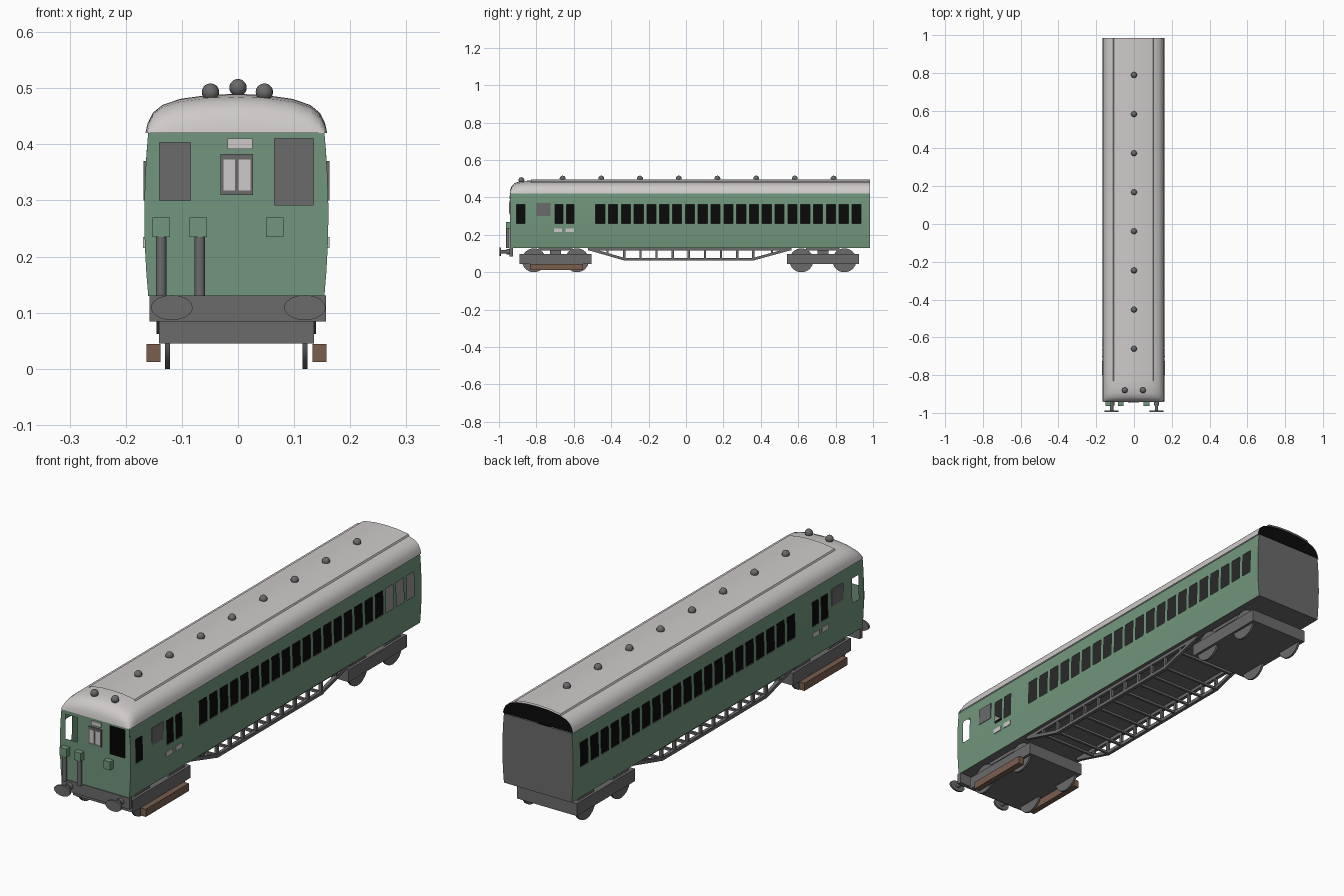
import bpy, bmesh, math
from mathutils import Matrix, Vector

if "Cube" in bpy.data.objects:
    bpy.data.objects.remove(bpy.data.objects["Cube"])

CX = -0.003                      # body centre line
Y0, Y1 = -0.94, 0.985            # body ends


def material(name, rgb):
    m = bpy.data.materials.new(name)
    m.diffuse_color = (*rgb, 1)
    m.use_nodes = True
    m.node_tree.nodes["Principled BSDF"].inputs["Base Color"].default_value = m.diffuse_color
    return m


GREEN = material("coach_green", (0.165, 0.305, 0.2))
GREY = material("dark_grey", (0.145, 0.145, 0.145))
PALE = material("pale_grey", (0.62, 0.59, 0.59))
BROWN = material("wood_brown", (0.188, 0.112, 0.076))
BLACK = material("interior_black", (0.003, 0.003, 0.003))


def finish(name, bm, mat, smooth=False):
    me = bpy.data.meshes.new(name)
    bm.to_mesh(me)
    bm.free()
    me.materials.append(mat)
    ob = bpy.data.objects.new(name, me)
    bpy.context.collection.objects.link(ob)
    if smooth:
        bpy.ops.object.select_all(action='DESELECT')
        ob.select_set(True)
        bpy.context.view_layer.objects.active = ob
        bpy.ops.object.shade_smooth_by_angle(angle=math.radians(35))
    return ob


def sheet(name, rows, mat, hole=lambda c: False, smooth=False):
    """Skin a grid of points, leaving out cells whose centre is a hole."""
    bm = bmesh.new()
    vs = [[bm.verts.new(p) for p in r] for r in rows]
    for a, b in zip(vs, vs[1:]):
        for i in range(len(a) - 1):
            q = [a[i], a[i + 1], b[i + 1], b[i]]
            c = sum((v.co for v in q), Vector()) / 4
            if not hole(c):
                bm.faces.new(q)
    bmesh.ops.dissolve_degenerate(bm, dist=1e-5, edges=bm.edges)
    ref = Vector((CX, 0, 0.3))
    if sum(f.normal.dot(f.calc_center_median() - ref) for f in bm.faces
           if not f.normal_update()) < 0:
        bmesh.ops.reverse_faces(bm, faces=bm.faces)
    return finish(name, bm, mat, smooth)


def add_box(bm, x0, x1, y0, y1, z0, z1):
    m = Matrix.Translation(((x0 + x1) / 2, (y0 + y1) / 2, (z0 + z1) / 2))
    bmesh.ops.create_cube(bm, size=1, matrix=m @ Matrix.Diagonal((x1 - x0, y1 - y0, z1 - z0, 1)))


def boxes(name, mat, *dims):
    bm = bmesh.new()
    for d in dims:
        add_box(bm, *d)
    return finish(name, bm, mat)


def add_bar(bm, p, q, w):
    p, q = Vector(p), Vector(q)
    m = Matrix.Translation((p + q) / 2) @ (q - p).to_track_quat('Z', 'Y').to_matrix().to_4x4()
    bmesh.ops.create_cube(bm, size=1, matrix=m @ Matrix.Diagonal((w, w, (q - p).length + w / 2, 1)))


def add_cyl(bm, c, r, depth, axis, segs=24, stretch=(1, 1, 1)):
    rot = {'X': Matrix.Rotation(math.pi / 2, 4, 'Y'),
           'Y': Matrix.Rotation(math.pi / 2, 4, 'X'), 'Z': Matrix()}[axis]
    bmesh.ops.create_cone(bm, cap_ends=True, segments=segs, radius1=r, radius2=r, depth=depth,
                          matrix=Matrix.Translation(c) @ Matrix.Diagonal((*stretch, 1)) @ rot)


def half_width(z):
    return 0.164 - 0.007 * ((z - 0.275) / 0.145) ** 2


# Side walls with open windows
windows = [(-0.905, -0.862), (-0.70, -0.658), (-0.64, -0.60)]
windows += [(-0.483 + i * 0.0685, -0.434 + i * 0.0685) for i in range(21)]
ys = sorted([Y0, Y1] + [y for w in windows for y in w])
zs = [0.13, 0.17, 0.215, 0.262, 0.31, 0.363, 0.39, 0.42]


def side_hole(c):
    return 0.262 < c.z < 0.363 and any(a < c.y < b for a, b in windows)


for s, side in ((-1, "left"), (1, "right")):
    sheet(side + "_wall", [[(CX + s * half_width(z), y, z) for y in ys] for z in zs],
          GREEN, side_hole, True)
    # flat panel and small plates near the cab
    def plate(name, mat, y0, y1, z0, z1):
        x = CX + s * half_width((z0 + z1) / 2)
        boxes(side + name, mat, (x - 0.003, x + 0.003, y0, y1, z0, z1))
    plate("_luggage_panel", GREY, -0.80, -0.725, 0.30, 0.37)
    plate("_plate_a", PALE, -0.705, -0.662, 0.215, 0.235)
    plate("_plate_b", PALE, -0.643, -0.60, 0.215, 0.235)

# Cab front with two open windows
fz = [0.13, 0.17, 0.215, 0.26, 0.292, 0.30, 0.35, 0.403, 0.41, 0.42]


def front_hole(c):
    return (-0.14 < c.x < -0.085 and 0.30 < c.z < 0.403) or \
           (0.065 < c.x < 0.135 and 0.292 < c.z < 0.41)


sheet("cab_front", [[(x, Y0, z) for x in
      (CX - half_width(z), -0.14, -0.085, 0.065, 0.135, CX + half_width(z))] for z in fz],
      GREEN, front_hole)

# Interior: floor, back wall, ceiling, central partition
sheet("back_wall", [[(CX + s * half_width(z), Y1, z) for s in (-1, 1)] for z in zs], GREY)
sheet("floor", [[(CX + s * 0.157, y, 0.13) for s in (-1, 1)] for y in (Y0, Y1)], GREY)
sheet("ceiling", [[(CX + s * 0.158, y, 0.375) for s in (-1, 1)] for y in (-0.80, Y1)], GREY)
boxes("partition", BLACK, (CX - 0.001, CX + 0.001, -0.935, 0.98, 0.132, 0.42))

# Roof with domed front
half = [(0.162, 0.0), (0.158, 0.018), (0.149, 0.036), (0.132, 0.05), (0.10, 0.061),
        (0.05, 0.068), (0, 0.07)]
arc = [(-x, z) for x, z in half] + [(x, z) for x, z in half[-2::-1]]
stations = [(-0.943, 0.0, 0.975), (-0.94, 0.3, 0.985), (-0.932, 0.58, 0.99), (-0.917, 0.8, 1),
            (-0.895, 0.92, 1), (-0.86, 0.985, 1), (-0.82, 1, 1), (Y1, 1, 1)]
sheet("roof", [[(CX + x * w, y, 0.42 + z * h) for x, z in arc] for y, h, w in stations],
      PALE, smooth=True)
bm = bmesh.new()
bm.faces.new([bm.verts.new((CX + x, Y1 - 0.004, 0.42 + z)) for x, z in reversed(arc)])
finish("roof_end", bm, BLACK)

# Raised roof panel
ph = [(0.107, 0.480), (0.104, 0.4865), (0.05, 0.4945), (0, 0.4965)]
parc = [(-x, z) for x, z in ph] + [(x, z) for x, z in ph[-2::-1]]
sheet("roof_panel", [[(CX + x, y, z) for x, z in parc] for y in (-0.83, Y1)], PALE, smooth=True)

# Roof vents
bm = bmesh.new()
vents = [(0, -0.66 + i * 0.207, 0.501) for i in range(8)] + [(x, -0.88, 0.493) for x in (-0.049, 0.047)]
for v in vents:
    bmesh.ops.create_uvsphere(bm, u_segments=16, v_segments=10, radius=0.0155,
                              matrix=Matrix.Translation(v))
finish("roof_vents", bm, GREY, True)

# Cab front details: centre window, sign plate, boxes, pipes
boxes("centre_window_frame", GREY, (-0.031, 0.027, Y0 - 0.004, Y0 + 0.002, 0.31, 0.383))
boxes("centre_window_panes", PALE, *[(x, x + 0.021, Y0 - 0.006, Y0, 0.318, 0.373)
                                     for x in (-0.026, 0.001)])
boxes("sign_plate", PALE, (-0.019, 0.026, Y0 - 0.005, Y0 + 0.002, 0.392, 0.41))
boxes("cab_boxes", GREEN, *[(x, x + 0.031, -0.963, Y0, 0.235, 0.27)
                            for x in (-0.152, -0.086, 0.05)])
bm = bmesh.new()
for x in (-0.137, -0.068):
    add_cyl(bm, (x, -0.952, 0.183), 0.0095, 0.106, 'Z', 16)
finish("cab_pipes", bm, GREY, True)

# Buffer beam and buffers
boxes("buffer_beam", GREY, (-0.158, 0.157, -0.943, -0.925, 0.084, 0.131))
bm = bmesh.new()
for x in (-0.118, 0.119):
    add_cyl(bm, (x, -0.992, 0.109), 0.037, 0.008, 'Y', 32, (1, 1, 0.6))
    add_cyl(bm, (x, -0.96, 0.109), 0.009, 0.06, 'Y', 16)
    add_cyl(bm, (x, -0.95, 0.109), 0.014, 0.02, 'Y', 16)
finish("buffers", bm, GREY, True)

# Bogies with wheels
for name, yc in (("front", -0.698), ("rear", 0.732)):
    boxes(name + "_bogie_frame", GREY,
          (CX - 0.138, CX + 0.138, yc - 0.192, yc + 0.192, 0.045, 0.097),
          (CX - 0.10, CX + 0.10, yc - 0.03, yc + 0.03, 0.097, 0.13),
          (CX - 0.12, CX + 0.12, yc - 0.09, yc + 0.09, 0.115, 0.13))
    bm = bmesh.new()
    for dy in (-0.115, 0.115):
        for x in (-0.1225, 0.1225):
            add_cyl(bm, (CX + x, yc + dy, 0.064), 0.064, 0.009, 'X', 32)
        add_cyl(bm, (CX, yc + dy, 0.064), 0.012, 0.24, 'X', 12)
    finish(name + "_wheels", bm, GREY, True)

# Wooden shoe beams on the front bogie
boxes("shoe_beams", BROWN, *[(CX + s * 0.148 - 0.0125, CX + s * 0.148 + 0.0125,
                              -0.835, -0.55, 0.012, 0.044) for s in (-1, 1)])

# Underframe trusses, posts and cross bars
bm = bmesh.new()
path = [(-0.52, 0.125), (-0.33, 0.07), (0.36, 0.07), (0.56, 0.125)]
for s in (-1, 1):
    x = CX + s * 0.135
    for a, b in zip(path, path[1:]):
        add_bar(bm, (x, *a), (x, *b), 0.014)
    add_bar(bm, (x, -0.52, 0.123), (x, 0.56, 0.123), 0.014)
    for y, z in [(-0.42, 0.097), (0.46, 0.097)] + [(-0.33 + i * 0.08625, 0.07) for i in range(9)]:
        add_bar(bm, (x, y, z), (x, y, 0.13), 0.012)
        if s > 0:
            add_bar(bm, (x, y, z), (2 * CX - x, y, z), 0.01)
finish("underframe_truss", bm, GREY)
